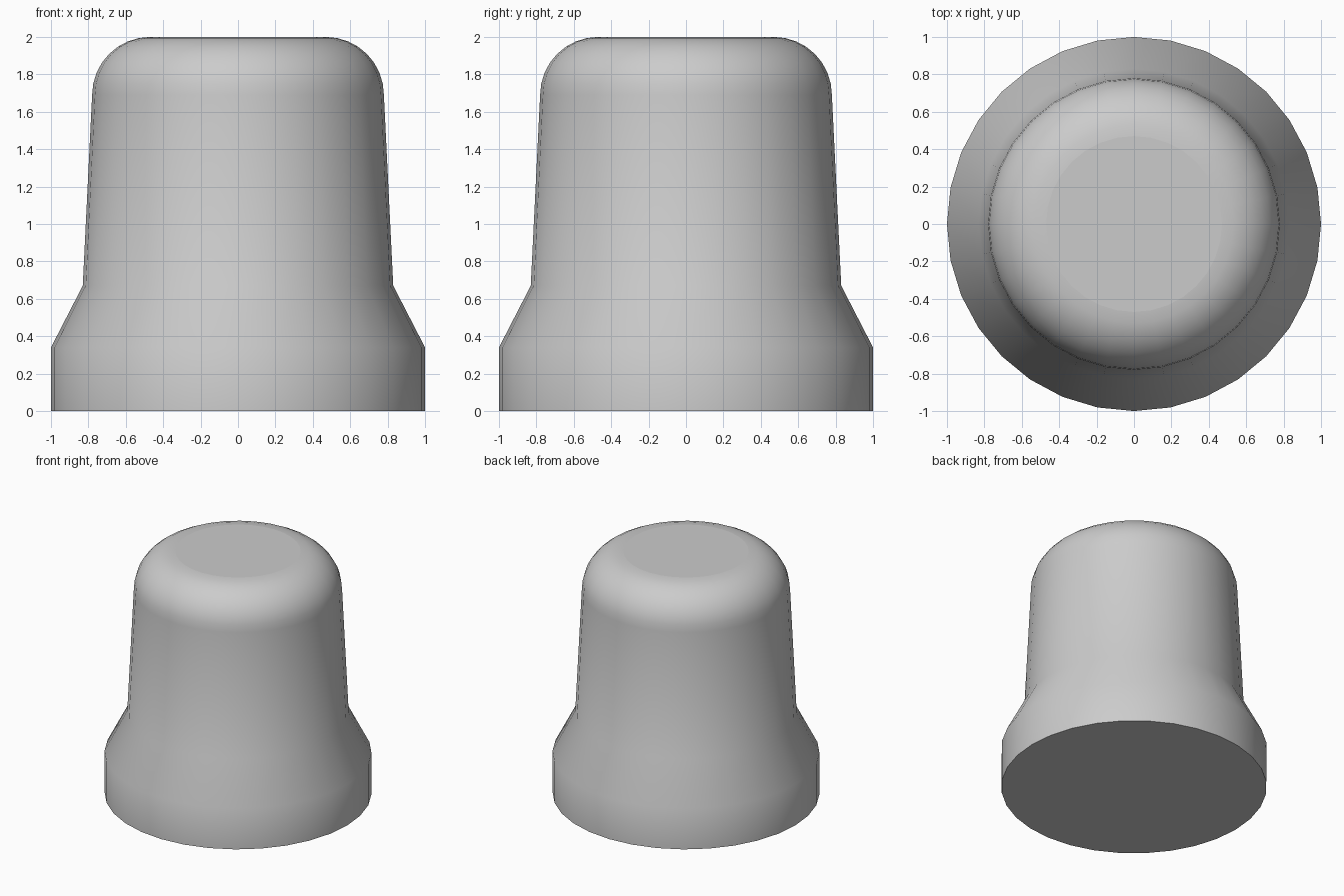
import bpy
import bmesh
from math import sin, cos, pi, radians

if "Cube" in bpy.data.objects:
    bpy.data.objects.remove(bpy.data.objects["Cube"], do_unlink=True)

SIDES = 32
ROUND_STEPS = 8

# Plain grey material
grey = bpy.data.materials.new("plain grey")
grey.use_nodes = True
colour = (0.6, 0.6, 0.6, 1.0)
grey.diffuse_color = colour
grey.node_tree.nodes["Principled BSDF"].inputs["Base Color"].default_value = colour

# Profile: straight base, sloped shoulder, tapered body, rounded crown
profile = [(1.0, 0.0), (1.0, 0.34), (0.83, 0.67)]
for i in range(ROUND_STEPS + 1):
    a = pi / 2 * i / ROUND_STEPS
    profile.append((0.47 + 0.31 * cos(a), 1.69 + 0.31 * sin(a)))

# Revolve the profile into rings and skin them
bm = bmesh.new()
rings = []
for r, z in profile:
    angles = [2 * pi * k / SIDES for k in range(SIDES)]
    rings.append([bm.verts.new((r * cos(a), r * sin(a), z)) for a in angles])
for low, high in zip(rings, rings[1:]):
    for k in range(SIDES):
        n = (k + 1) % SIDES
        bm.faces.new((low[k], low[n], high[n], high[k]))

# Flat base and flat top
base = bm.faces.new(rings[0][::-1])
top = bm.faces.new(rings[-1])

mesh = bpy.data.meshes.new("domed_cap")
bm.to_mesh(mesh)
bm.free()
mesh.materials.append(grey)
cap = bpy.data.objects.new("domed_cap", mesh)
bpy.context.collection.objects.link(cap)

# Smooth sides with a crisp bottom rim
bpy.ops.object.select_all(action='DESELECT')
cap.select_set(True)
bpy.context.view_layer.objects.active = cap
bpy.ops.object.shade_smooth_by_angle(angle=radians(40))
for face in mesh.polygons:
    if len(face.vertices) == SIDES:
        face.use_smooth = False
